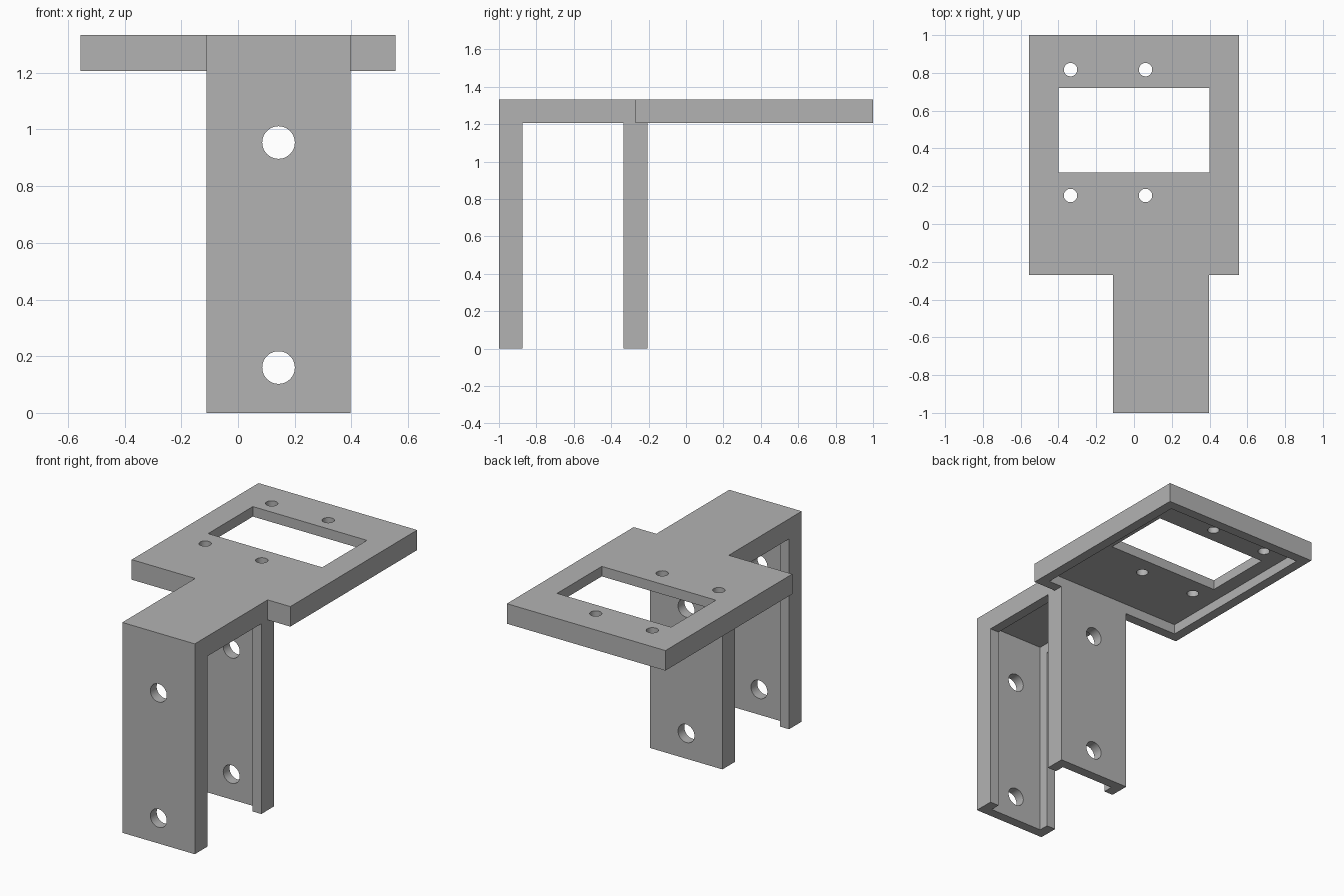
import bpy
import bmesh
from math import radians
from mathutils import Matrix, Vector

cube = bpy.data.objects.get("Cube")
if cube:
    bpy.data.objects.remove(cube, do_unlink=True)

# Main dimensions
DEPTH = 0.127            # outer depth of every section
WALL = DEPTH / 2         # sheet and rim thickness
TOP = 1.333
HALF_W = 0.556           # half width of the plate
LEG_L, LEG_R = -0.111, 0.397
LEG_MID = (LEG_L + LEG_R) / 2
PLATE_Y = -0.27          # front edge of the plate
FAR = 3


def make_object(name, bm):
    mesh = bpy.data.meshes.new(name)
    bm.to_mesh(mesh)
    bm.free()
    obj = bpy.data.objects.new(name, mesh)
    bpy.context.collection.objects.link(obj)
    return obj


def box(name, x, y, z):
    bm = bmesh.new()
    size = [b - a for a, b in (x, y, z)]
    middle = Vector([(a + b) / 2 for a, b in (x, y, z)])
    bmesh.ops.create_cube(
        bm, size=1, matrix=Matrix.Translation(middle) @ Matrix.Diagonal(size).to_4x4())
    return make_object(name, bm)


def drill(center, radius, length, along_y=False):
    bm = bmesh.new()
    turn = Matrix.Rotation(radians(90), 4, 'X') if along_y else Matrix()
    bmesh.ops.create_cone(
        bm, cap_ends=True, segments=48, radius1=radius, radius2=radius,
        depth=length, matrix=Matrix.Translation(center) @ turn)
    return make_object("hole_cutter", bm)


def combine(target, tool, operation):
    mod = target.modifiers.new("combine", 'BOOLEAN')
    mod.operation = operation
    mod.solver = 'EXACT'
    mod.object = tool
    graph = bpy.context.evaluated_depsgraph_get()
    result = bpy.data.meshes.new_from_object(target.evaluated_get(graph))
    target.modifiers.clear()
    target.data = result
    bpy.data.objects.remove(tool, do_unlink=True)


# Solid plate, neck and two legs
leg_x = (LEG_L, LEG_R)
bracket = box("mounting_bracket", (-HALF_W, HALF_W), (PLATE_Y, 1), (TOP - DEPTH, TOP))
solids = [
    box("neck", leg_x, (-1, PLATE_Y + WALL), (TOP - DEPTH, TOP)),
    box("front_leg", leg_x, (-1, -1 + DEPTH), (0, TOP)),
    box("back_leg", leg_x, (PLATE_Y - WALL, PLATE_Y + WALL), (0, TOP)),
]
for solid in solids:
    combine(bracket, solid, 'UNION')

# Recess under the plate, and one channel through the neck and both legs
cutters = [
    box("plate_recess", (-HALF_W + WALL, HALF_W - WALL),
        (PLATE_Y + WALL, 1 - WALL), (TOP - 2 * DEPTH, TOP - WALL)),
    box("leg_channel", (LEG_L + WALL, LEG_R - WALL),
        (-1 + WALL, PLATE_Y), (-1, TOP - WALL)),
    box("window", (-0.4, 0.4), (0.272, 0.72), (1, 2)),
]

# Screw holes in the plate and the legs
cutters += [drill((x, y, TOP), 0.0355, 1)
            for x in (-0.336, 0.061) for y in (0.151, 0.817)]
cutters += [drill((LEG_MID, -0.6, z), 0.0575, FAR, along_y=True)
            for z in (0.16, 0.954)]
for cutter in cutters:
    combine(bracket, cutter, 'DIFFERENCE')

# Tidy the flat faces
bm = bmesh.new()
bm.from_mesh(bracket.data)
bmesh.ops.remove_doubles(bm, verts=bm.verts, dist=0.0001)
bmesh.ops.recalc_face_normals(bm, faces=bm.faces)
bm.to_mesh(bracket.data)
bm.free()

# Single grey colour
grey = bpy.data.materials.new("plain_grey")
grey.use_nodes = True
color = (0.45, 0.45, 0.45, 1)
grey.diffuse_color = color
grey.node_tree.nodes["Principled BSDF"].inputs["Base Color"].default_value = color
bracket.data.materials.clear()
bracket.data.materials.append(grey)
for face in bracket.data.polygons:
    face.material_index = 0

# Smooth hole walls, sharp edges elsewhere
bpy.ops.object.select_all(action='DESELECT')
bracket.select_set(True)
bpy.context.view_layer.objects.active = bracket
bpy.ops.object.shade_smooth_by_angle(angle=radians(30))
